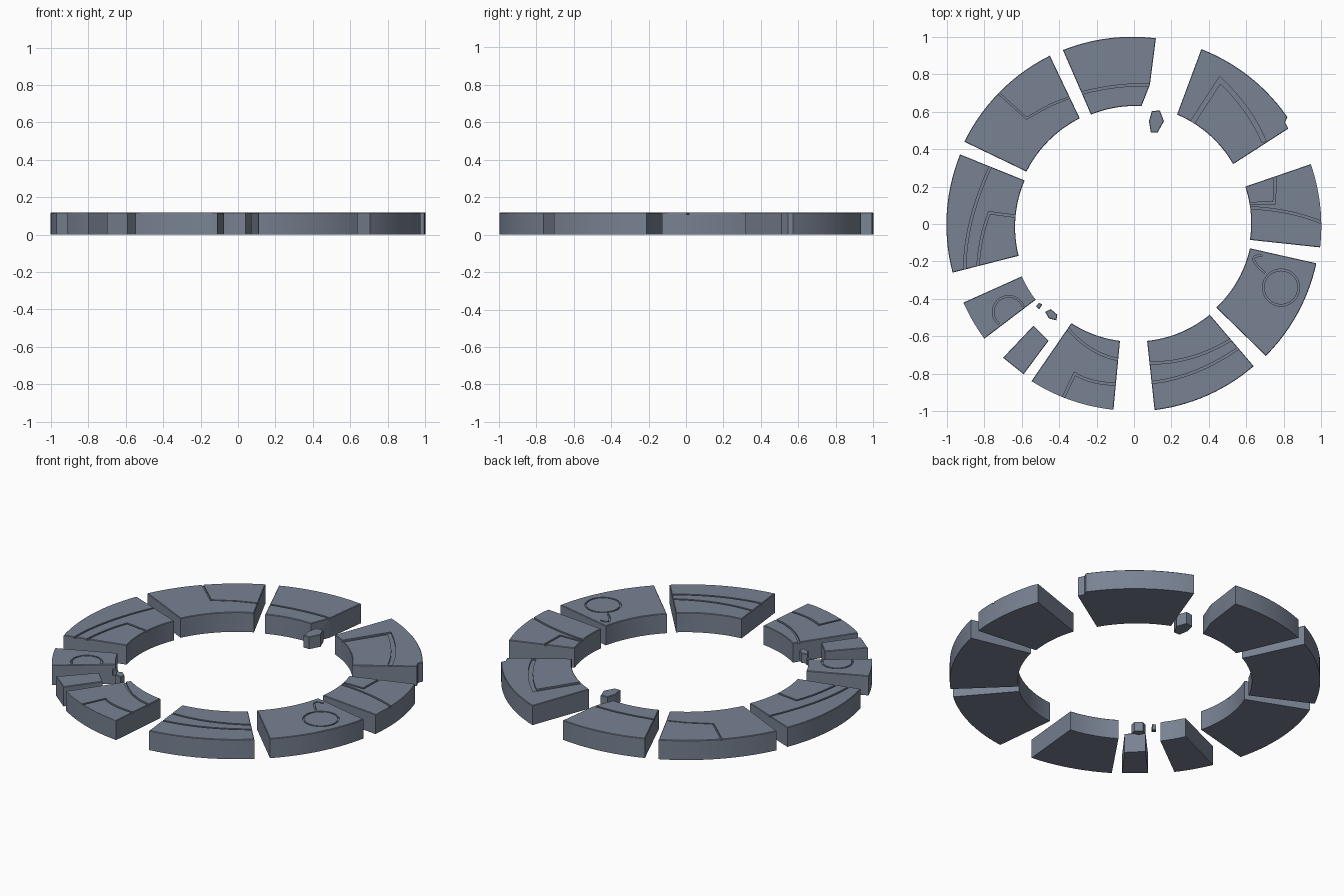
import bpy, bmesh, math
from mathutils import Vector

if "Cube" in bpy.data.objects:
    bpy.data.objects.remove(bpy.data.objects["Cube"])

TOP = 0.117
mat = bpy.data.materials.new("blue_grey_stone")
mat.diffuse_color = (0.19, 0.225, 0.29, 1)
mat.use_nodes = True
mat.node_tree.nodes["Principled BSDF"].inputs["Base Color"].default_value = mat.diffuse_color


def make(name, bm):
    bmesh.ops.recalc_face_normals(bm, faces=bm.faces)
    me = bpy.data.meshes.new(name)
    bm.to_mesh(me)
    bm.free()
    ob = bpy.data.objects.new(name, me)
    bpy.context.collection.objects.link(ob)
    me.materials.append(mat)
    return ob


def prism(name, outline, z0, z1, bevel):
    bm = bmesh.new()
    f = bm.faces.new([bm.verts.new((x, y, z0)) for x, y in outline])
    g = bmesh.ops.extrude_face_region(bm, geom=[f])["geom"]
    for v in g:
        if isinstance(v, bmesh.types.BMVert):
            v.co.z = z1
    top = [e for e in bm.edges if all(abs(v.co.z - z1) < 1e-5 for v in e.verts)]
    bmesh.ops.bevel(bm, geom=top, offset=bevel, segments=1, affect='EDGES')
    return make(name, bm)


def polar(a, b, n):
    """Points from a to b, interpolated in angle and radius."""
    r0, r1 = math.hypot(*a), math.hypot(*b)
    t0, t1 = math.atan2(a[1], a[0]), math.atan2(b[1], b[0])
    d = (t1 - t0 + math.pi) % (2 * math.pi) - math.pi
    return [((r0 + (r1 - r0) * i / n) * math.cos(t0 + d * i / n),
             (r0 + (r1 - r0) * i / n) * math.sin(t0 + d * i / n)) for i in range(n + 1)]


def bow(a, b, c, n=12):
    """Smooth curve through three points."""
    out = []
    for i in range(n + 1):
        t = i / n
        k = ((1 - t) * (1 - 2 * t), 4 * t * (1 - t), t * (2 * t - 1))
        out.append(tuple(k[0] * a[j] + k[1] * b[j] + k[2] * c[j] for j in (0, 1)))
    return out


def ring(cx, cy, r, a0=0, a1=360, n=28):
    return [(cx + r * math.cos(math.radians(a0 + (a1 - a0) * i / n)),
             cy + r * math.sin(math.radians(a0 + (a1 - a0) * i / n))) for i in range(n + 1)]


def groove(pts, width):
    """Shallow ribbon-shaped cutter along a path."""
    P = [Vector(p) for p in pts]
    closed = (P[0] - P[-1]).length < 1e-4
    if closed:
        P.pop()
    n = len(P)
    bm = bmesh.new()
    secs = []
    for i, p in enumerate(P):
        a = P[i - 1] if i or closed else None
        b = P[(i + 1) % n] if i < n - 1 or closed else None
        d0 = (p - a).normalized() if a else (b - p).normalized()
        d1 = (b - p).normalized() if b else d0
        t = (d0 + d1).normalized()
        o = Vector((-t.y, t.x)) * width / 2 / max(0.4, t.dot(d0))
        secs.append([bm.verts.new((q.x, q.y, z)) for q, z in
                     ((p - o, TOP - .009), (p + o, TOP - .009), (p + o, TOP + .02), (p - o, TOP + .02))])
    for i in range(n if closed else n - 1):
        s, e = secs[i], secs[(i + 1) % n]
        for k in range(4):
            bm.faces.new((s[k], s[(k + 1) % 4], e[(k + 1) % 4], e[k]))
    if not closed:
        bm.faces.new(secs[0])
        bm.faces.new(secs[-1])
    return make("groove_cutter", bm)


def stone(name, o0, o1, i1, i0, grooves=(), end_notch=(), width=0.012):
    """Arc-shaped block: outer corners, inner corners, grooves in its top."""
    pts = polar(o0, o1, 14) + list(end_notch) + polar(i1, i0, 12)
    ob = prism(name, pts, 0, TOP, 0.003)
    cutters = [groove(g, width) for g in grooves]
    for c in cutters:
        m = ob.modifiers.new("groove", 'BOOLEAN')
        m.operation, m.solver, m.object = 'DIFFERENCE', 'EXACT', c
    if cutters:
        dg = bpy.context.evaluated_depsgraph_get()
        me = bpy.data.meshes.new_from_object(ob.evaluated_get(dg))
        ob.modifiers.clear()
        ob.data = me
        for c in cutters:
            bpy.data.objects.remove(c)
    finish(ob)


def finish(ob):
    bpy.ops.object.select_all(action='DESELECT')
    ob.select_set(True)
    bpy.context.view_layer.objects.active = ob
    bpy.ops.object.shade_smooth_by_angle(angle=math.radians(20))


# ring blocks, clockwise from the back
stone("back_block", (-.38, .93), (.117, .993), (.04, .63), (-.23, .585),
      [bow((-.30, .695), (-.093, .736), (.10, .742))], [(.085, .745)])
stone("back_right_block", (.36, .935), (.82, .572), (.53, .32), (.23, .585),
      [[(.31, .54), (.46, .77)] + bow((.46, .77), (.60, .61), (.695, .44))[1:]],
      [(.808, .545), (.825, .51)], width=.024)
stone("right_block", (.945, .32), (.995, -.125), (.62, -.085), (.595, .20),
      [bow((.58, .088), (.81, .065), (1.01, .005)),
       [(.58, .108), (.75, .113), (.755, .255)]])
stone("front_right_block", (.975, -.21), (.705, -.705), (.44, -.447), (.62, -.13),
      [ring(.786, -.34, .095), bow((.685, -.17), (.64, -.19), (.70, -.262))], width=.009)
stone("front_block_right", (.64, -.76), (.11, -.995), (.07, -.625), (.405, -.485),
      [bow((.05, -.742), (.30, -.715), (.54, -.605)),
       bow((.06, -.851), (.325, -.79), (.585, -.645))])
stone("front_block_left", (-.11, -.993), (-.548, -.84), (-.335, -.53), (-.075, -.625),
      [bow((-.37, -.54), (-.226, -.67), (-.06, -.728)),
       [(-.376, -.924), (-.317, -.80)] + bow((-.317, -.80), (-.21, -.843), (-.07, -.856))[1:]])
stone("broken_block_large", (-.80, -.613), (-.912, -.42), (-.60, -.28), (-.526, -.405),
      [ring(-.67, -.47, .083, 20, 230)], width=.009)
stone("left_block", (-.97, -.26), (-.93, .372), (-.585, .233), (-.617, -.17),
      [bow((-.755, .335), (-.87, .024), (-.905, -.26)),
       [(-.59, .036)] + bow((-.773, .06), (-.815, -.08), (-.835, -.24))])
stone("back_left_block", (-.907, .44), (-.45, .90), (-.29, .565), (-.575, .28),
      [[(-.74, .714), (-.575, .565), (-.45, .635), (-.31, .69)]], width=.009)

# small broken pieces
chips = {
    "broken_block_small": ([(-.70, -.715), (-.59, -.803), (-.457, -.624), (-.537, -.543)], 0, TOP),
    "back_chip": ([(.095, .603), (.138, .608), (.16, .55), (.127, .49), (.09, .49), (.08, .55)], .04, .113),
    "left_chip_large": ([(-.475, -.47), (-.445, -.455), (-.41, -.485), (-.415, -.515), (-.455, -.505)], .055, .113),
    "left_chip_small": ([(-.525, -.44), (-.508, -.422), (-.49, -.43), (-.507, -.455)], .07, .105),
}
for name, (pts, z0, z1) in chips.items():
    finish(prism(name, pts, z0, z1, .003))
